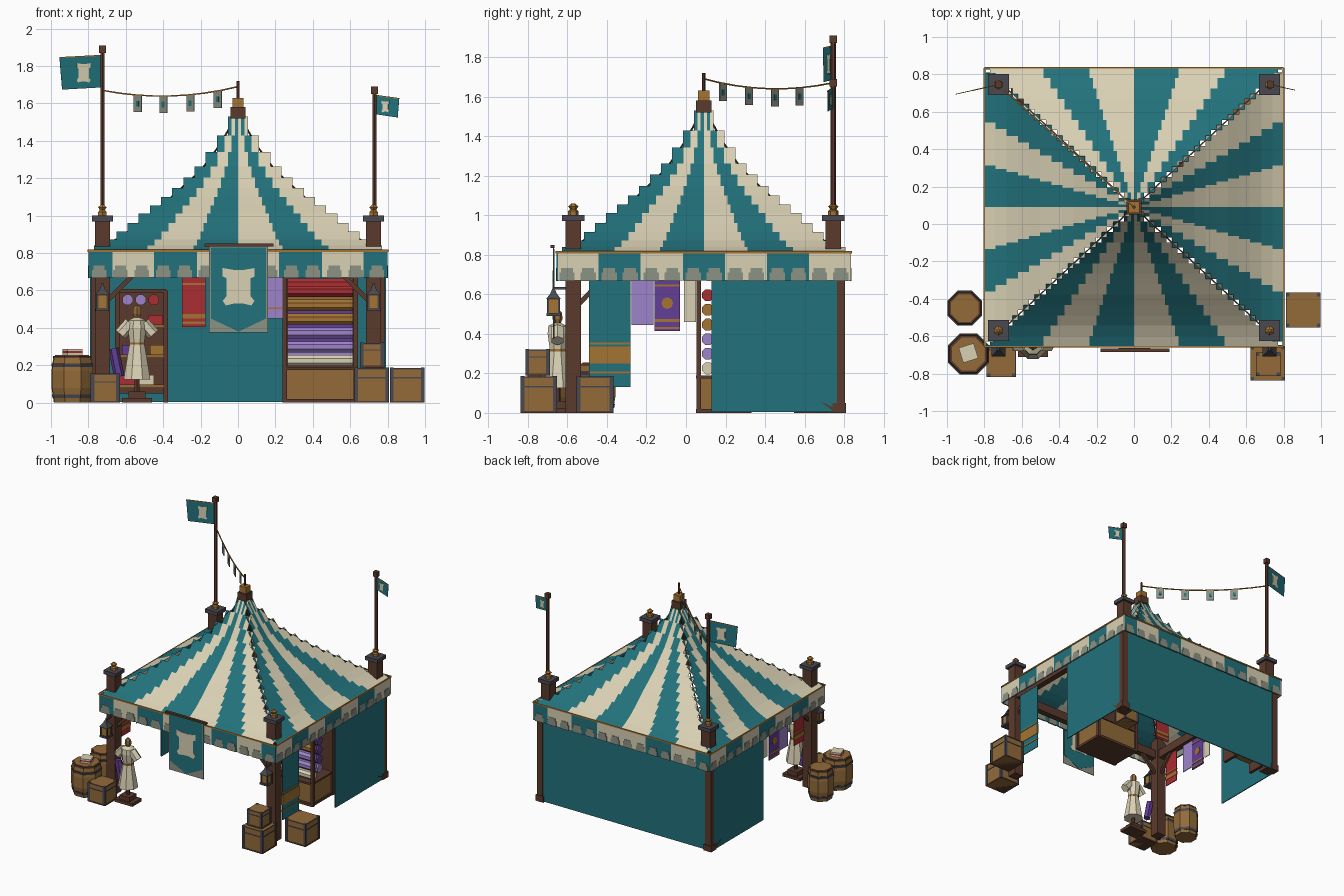
import bpy, math
from mathutils import Vector

if "Cube" in bpy.data.objects:
    bpy.data.objects.remove(bpy.data.objects["Cube"])

def colour(name, r, g, b):
    m = bpy.data.materials.new(name)
    m.diffuse_color = [(c / 255 / 12.92) if c < 11 else ((c / 255 + .055) / 1.055) ** 2.4 for c in (r, g, b)] + [1]
    m.use_nodes = True
    m.node_tree.nodes["Principled BSDF"].inputs["Base Color"].default_value = m.diffuse_color
    return m

TEAL = colour("teal_cloth", 34, 114, 124)
CREAM = colour("cream_cloth", 218, 209, 180)
DARK = colour("dark_wood", 90, 58, 44)
TAN = colour("tan_wood", 147, 107, 58)
GOLD = colour("gold_trim", 165, 115, 50)
IRON = colour("iron", 72, 72, 80)
RED = colour("red_cloth", 170, 45, 50)
PURPLE = colour("purple_cloth", 98, 62, 150)
LAV = colour("lavender_cloth", 158, 132, 202)
LINEN = colour("grey_linen", 140, 146, 133)

def mesh(name, verts, faces, mats, idx=None):
    me = bpy.data.meshes.new(name)
    me.from_pydata([tuple(v) for v in verts], [], faces)
    for m in mats:
        me.materials.append(m)
    if idx:
        me.polygons.foreach_set("material_index", idx)
    ob = bpy.data.objects.new(name, me)
    bpy.context.collection.objects.link(ob)
    return ob

def prism(name, pts, axis, a, b, mat):
    """Extrude a 2D outline along an axis from a to b."""
    put = {"x": lambda p, d: (d, p[0], p[1]), "y": lambda p, d: (p[0], d, p[1]), "z": lambda p, d: (p[0], p[1], d)}[axis]
    n = len(pts)
    v = [put(p, d) for d in (a, b) for p in pts]
    f = [tuple(range(n))[::-1], tuple(range(n, 2 * n))] + [(i, (i + 1) % n, n + (i + 1) % n, n + i) for i in range(n)]
    if axis == "y":
        f = [q[::-1] for q in f]
    return mesh(name, v, f, [mat])

def box(name, x0, x1, y0, y1, z0, z1, mat):
    return prism(name, [(x0, y0), (x1, y0), (x1, y1), (x0, y1)], "z", z0, z1, mat)

def cbox(name, x, y, h, z0, z1, mat):
    return box(name, x - h, x + h, y - h, y + h, z0, z1, mat)

def lathe(name, x, y, prof, mat, n=8):
    v = [(x + r * math.cos((i + .5) * math.tau / n), y + r * math.sin((i + .5) * math.tau / n), z) for r, z in prof for i in range(n)]
    f = [(k * n + i, k * n + (i + 1) % n, (k + 1) * n + (i + 1) % n, (k + 1) * n + i) for k in range(len(prof) - 1) for i in range(n)]
    f += [tuple(range(n))[::-1], tuple(range(len(v) - n, len(v)))]
    return mesh(name, v, f, [mat])

def rod(name, p, q, r, mat, n=6):
    p, q = Vector(p), Vector(q)
    ob = lathe(name, 0, 0, [(r, 0), (r, (q - p).length)], mat, n)
    ob.location = p
    ob.rotation_euler = (q - p).to_track_quat("Z", "Y").to_euler()
    return ob

# robe-shaped emblem outline, half width 1, half height 1
EMBLEM = [(-1, 1), (-.3, .9), (.3, .9), (1, 1), (1, .55), (.75, .45), (.75, -.5), (1, -.75), (.8, -1),
          (.3, -.9), (-.3, -.9), (-.8, -1), (-1, -.75), (-.75, -.5), (-.75, .45), (-1, .55)]

# canopy: four panels of stepped rows around the peak
PEAK = Vector((0, .09, 0))
HEIGHT = [(.0, 1.56), (.04, 1.52), (.125, 1.40), (.25, 1.265), (.4, 1.15), (.5, 1.085), (.62, 1.015), (.75, .93), (.88, .855), (1, .815)]

def roof_z(t):
    for (a, za), (b, zb) in zip(HEIGHT, HEIGHT[1:]):
        if t <= b:
            return za + (zb - za) * (t - a) / (b - a)
    return HEIGHT[-1][1]

ROWS, CUTS = 13, (-1, -.63, -.31, 0, .31, .63, 1)
for name, d, u, D, W in (("front", (0, -1, 0), (1, 0, 0), .745, .8), ("right", (1, 0, 0), (0, 1, 0), .8, .745),
                         ("back", (0, 1, 0), (-1, 0, 0), .745, .8), ("left", (-1, 0, 0), (0, -1, 0), .8, .745)):
    d, u = Vector(d), Vector(u)
    v, f, idx = [], [], []
    for r in range(ROWS):
        t0, t1 = .03 + .97 * r / ROWS, .03 + .97 * (r + 1) / ROWS
        for s in range(6):
            k = len(v)
            for t, l in ((t1, CUTS[s]), (t1, CUTS[s + 1]), (t0, CUTS[s + 1]), (t0, CUTS[s])):
                v.append(PEAK + d * t * D + u * l * W * (t0 + t1) / 2 + Vector((0, 0, roof_z(t))))
            f.append((k, k + 1, k + 2, k + 3))
            idx.append(s % 2)
    mesh(name + "_canopy", v, f, [TEAL, CREAM], idx)
    # striped valance with linen scallops and a gold rail
    def plate(nm, a, b, z0, z1, off, mat, th=.008):
        p, q = PEAK + d * (D + off) + u * a, PEAK + d * (D + off - th) + u * b
        box(nm, min(p.x, q.x), max(p.x, q.x), min(p.y, q.y), max(p.y, q.y), z0, z1, mat)
    edges = [-W, -.67, -.45, -.22, .22, .45, .67, W] if name in ("front", "back") else [-W + i * 2 * W / 7 for i in range(8)]
    for i in range(7):
        plate(name + "_valance", edges[i], edges[i + 1], .67, .815, 0, CREAM if (i % 2) == (name in ("front", "back")) else TEAL)
    count = 14
    for i in range(count):
        c = -W + (i + .5) * 2 * W / count
        for w, z0, z1 in ((.039, .668, .71), (.03, .71, .733)):
            plate(name + "_scallop", c - w, c + w, z0, z1, .003, LINEN, .012)
    plate(name + "_gold_rail", -W, W, .807, .818, .005, GOLD, .008)
    # hidden beam behind the valance
    plate(name + "_beam", -W + .06, W - .06, .68, .75, -.05, DARK, .05)

# hip ropes
for sx in (-1, 1):
    for sy in (-1, 1):
        pts = [(sx * .8 * t, .09 + sy * .745 * t, roof_z(t) - .025) for t in (.03, .125, .25, .5, .75, .95)]
        for a, b in zip(pts, pts[1:]):
            rod("hip_rope", a, b, .005, DARK, 4)

# peak finial
cbox("peak_block", 0, .09, .04, 1.52, 1.58, DARK)
cbox("peak_gold", 0, .09, .03, 1.58, 1.63, GOLD)
rod("peak_spike", (0, .09, 1.63), (0, .09, 1.72), .009, DARK)

# corner posts with caps, finials, braces
for sx in (-1, 1):
    x = sx * .725
    for y in (-.57, .745):
        cbox("corner_post", x, y, .04, 0, .98, DARK)
        cbox("post_cap", x, y, .056, .97, 1.0, IRON)
        lathe("post_finial", x, y, [(.026, 1.0), (.026, 1.02), (.016, 1.03), (.026, 1.045), (.008, 1.06)], GOLD, 6)
        sy = 1 if y < 0 else -1
        rod("side_brace", (x, y, .52), (x, y + sy * .16, .69), .017, DARK, 4)
        rod("cross_brace", (x, y, .52), (x - sx * .17, y, .69), .017, DARK, 4)
    cbox("post_corner_strip", sx * .762, .778, .026, 0, .7, DARK)
    cbox("post_foot", sx * .76, .775, .034, 0, .05, DARK)
    a, b = sorted((sx * .78, sx * .795))
    prism("post_foot_wedge", [(.68, .058), (.75, .005), (.8, .005), (.8, .05), (.74, .03)], "x", a, b, DARK)
    # side walls
    a, b = sorted((sx * .783, sx * .791))
    box("side_wall", a, b, .13, .765, .005, .7, TEAL)
    # lanterns on the front posts
    lx, ly = x, -.67
    box("lantern_arm", lx - .007, lx + .007, ly, -.6, .625, .638, IRON)
    cbox("lantern_base", lx, ly, .036, .49, .505, IRON)
    cbox("lantern_glow", lx, ly, .026, .505, .575, GOLD)
    for a in (-1, 1):
        for b in (-1, 1):
            cbox("lantern_bar", lx + a * .027, ly + b * .027, .005, .5, .58, IRON)
    lathe("lantern_roof", lx, ly, [(.054, .575), (.022, .605), (.008, .63)], IRON, 4)
box("back_wall", -.745, .745, .79, .798, .005, .7, TEAL)

# flag poles and flags
for x, top, w, h, z, s, drop in ((-.725, 1.89, .235, .168, 1.77, -1, .012), (.73, 1.67, .135, .098, 1.592, 1, .018)):
    rod("flag_pole", (x, .745, 1.0), (x, .745, top), .013, DARK)
    cbox("pole_top", x, .745, .018, top - .02, top + .02, DARK)
    parts = [prism("flag", [(0, -h / 2), (s * w * .94, -h / 2 - drop), (s * w, h / 2 - drop), (0, h / 2)][::s], "y", -.001, .001, TEAL),
             prism("flag_emblem", [(s * w * .44 + px * w * .16, pz * h * .31 - drop / 2) for px, pz in EMBLEM], "y", -.003, .003, CREAM),
             prism("flag_gold_edge", [(0, h / 2), (s * w, h / 2 - drop), (s * w, h / 2 - drop + .006), (0, h / 2 + .006)][::s], "y", -.002, .002, GOLD)]
    for p in parts:
        p.location = (x, .745, z)
        p.rotation_euler = (0, 0, -s * .22)

# bunting line with small flags
A, B = Vector((-.725, .745, 1.67)), Vector((0, .09, 1.69))
line = [A.lerp(B, i / 8) - Vector((0, 0, .16 * (i / 8) * (1 - i / 8))) for i in range(9)]
for a, b in zip(line, line[1:]):
    rod("bunting_line", a, b, .005, GOLD, 4)
for t in (.26, .45, .65, .85):
    p = A.lerp(B, t) - Vector((0, 0, .16 * t * (1 - t)))
    for part in (box("bunting_flag", -.028, .028, -.002, .002, -.09, 0, LINEN), box("bunting_mark", -.01, .01, -.004, .004, -.06, -.03, TEAL)):
        part.location = p
        part.rotation_euler = (0, 0, math.atan2(-.655, .725))

# front banner, same on both sides
box("banner_bar", -.18, .19, -.685, -.665, .835, .85, DARK)
box("banner_trim", -.155, .16, -.672, -.668, .375, .835, LINEN)
prism("banner_field", [(-.145, .83), (-.145, .45), (.003, .38), (.15, .45), (.15, .83)], "y", -.674, -.666, TEAL)
prism("banner_emblem", [(.003 + a * .085, .62 + b * .1) for a, b in EMBLEM], "y", -.676, -.664, CREAM)

# hanging cloths: axis of the face normal, position, span, bottom, colour, gold bands
for ax, p, a, b, z, m, bands in (("x", .745, -.49, -.28, .13, TEAL, ((.25, .335), (.345, .355), (.2, .21))),
                                 ("x", -.73, -.48, -.35, .41, RED, ((.46, .49), (.51, .52))),
                                 ("x", -.73, -.275, -.165, .445, LAV, ()),
                                 ("x", -.73, -.16, -.03, .415, PURPLE, ((.425, .435), (.46, .475), (.64, .65))),
                                 ("x", -.73, -.01, .05, .46, CREAM, ()),
                                 ("y", .06, -.3, -.175, .405, RED, ((.42, .435), (.45, .475), (.63, .64))),
                                 ("y", .06, .12, .24, .45, LAV, ((.5, .51),))):
    prism("hanging_cloth", [(a, z), (b, z), (b, .7), (a, .7)], ax, p - .003, p + .003, m)
    for z0, z1 in bands:
        prism("cloth_band", [(a, z0), (b, z0), (b, z1), (a, z1)], ax, p - .006, p + .006, GOLD)
ring = [(-.095 + .03 * math.cos(i * math.pi / 4), .555 + .03 * math.sin(i * math.pi / 4)) for i in range(8)]
prism("cloth_rosette", ring, "x", -.737, -.723, GOLD)
box("cloth_rail", -.72, .72, .05, .07, .69, .71, DARK)

# crates with iron rims and band
def crate(x0, x1, y0, y1, z0, z1):
    box("crate", x0, x1, y0, y1, z0, z1, TAN)
    e, h = .003, z1 - z0
    box("crate_band", x0 - e, x1 + e, y0 - e, y1 + e, z0 + h * .7, z0 + h * .74, IRON)
    box("crate_rim", x0 - e, x1 + e, y0 - e, y1 + e, z0, z0 + .01, DARK)
    box("crate_top_edge", x0 - e, x1 + e, y0 - e, y1 + e, z1 - .008, z1 - .001, IRON)
    for x in (x0 + .007, x1 - .007):
        for y in (y0 + .007, y1 - .007):
            cbox("crate_corner", x, y, .01, z0, z1 + .002, IRON)

crate(.625, .805, -.835, -.655, 0, .185)
crate(.655, .78, -.81, -.69, .188, .32)
crate(.815, .995, -.55, -.37, 0, .185)
crate(-.785, -.635, -.815, -.662, 0, .155)
crate(.53, .66, .55, .68, 0, .15)

# barrels
for x, y, r in ((-.905, -.45, .1), (-.885, -.695, .119)):
    lathe("barrel", x, y, [(r * .86, 0), (r, .08), (r, .17), (r * .88, .25)], TAN)
    for z, k in ((.035, .94), (.2, .97)):
        lathe("barrel_hoop", x, y, [(r * k, z - .01), (r * k + .004, z + .01)], IRON)
    lathe("barrel_rim", x, y, [(r * .92, .238), (r * .9, .251)], DARK)
    lathe("barrel_lid", x, y, [(r * .8, .251), (r * .8, .254)], TAN)
for z, m in ((.254, CREAM), (.265, RED), (.276, CREAM)):
    o = cbox("folded_cloth", 0, 0, .042, z, z + .011, m)
    o.location = (-.885, -.69, 0)
    o.rotation_euler = (0, 0, .3)

# dressed mannequin
mx, my = -.54, -.65
box("mannequin_base", mx - .08, mx + .08, my - .06, my + .06, 0, .025, DARK)
cbox("mannequin_foot", mx, my, .045, .025, .06, DARK)
rod("mannequin_stand", (mx, my, .06), (mx, my, .46), .014, DARK)
lathe("robe_skirt", mx, my, [(.077, .125), (.064, .2), (.042, .32)], CREAM)
lathe("robe_belt", mx, my, [(.045, .31), (.045, .323)], GOLD)
lathe("robe_body", mx, my, [(.042, .32), (.054, .4), (.05, .44), (.02, .455)], CREAM)
for s in (-1, 1):
    rod("robe_sleeve", (mx + s * .035, my, .425), (mx + s * .088, my, .365), .034, CREAM)
lathe("mannequin_head", mx, my, [(.015, .45), (.025, .475), (.023, .505), (.01, .52)], TAN, 6)
rod("purple_cloth_roll", (-.635, -.6, .14), (-.665, -.6, .29), .028, PURPLE)

# fabric counter with bolts lying across
box("counter", .255, .625, .07, .32, .01, .18, TAN)
box("counter_top", .245, .635, .05, .33, .175, .19, DARK)
box("counter_foot", .245, .635, .05, .33, 0, .02, DARK)
for x in (.25, .63):
    for y in (.065, .32):
        cbox("rack_post", x, y, .012, 0, .68, DARK)
box("rack_back", .25, .63, .315, .325, .18, .66, DARK)
for i, m in enumerate((CREAM, LAV, LAV, GOLD, GOLD, RED)):
    z = .225 + i * .074
    rod("fabric_bolt", (.265, .11, z), (.615, .11, z), .032, m, 8)
    rod("rear_fabric_bolt", (.265, .18, z + .037), (.615, .18, z + .037), .034, (LAV, PURPLE, PURPLE, PURPLE, TAN, RED)[i], 8)

# display shelf at the left, against the back wall
box("shelf_back", -.645, -.385, .77, .78, .05, .6, DARK)
for x in (-.645, -.385):
    box("shelf_side", x - .012, x + .012, .64, .78, 0, .6, DARK)
for z in (.08, .24, .4, .59):
    box("shelf_board", -.645, -.385, .64, .78, z, z + .018, TAN if z < .5 else DARK)
for i, m in enumerate((LAV, LAV, RED)):
    rod("shelf_bolt", (-.59 + i * .07, .63, .55), (-.59 + i * .07, .76, .55), .03, m, 8)
for x, z, m in ((-.59, .098, RED), (-.49, .098, CREAM), (-.43, .258, GOLD), (-.58, .258, PURPLE), (-.44, .418, RED)):
    box("shelf_folded_cloth", x - .04, x + .04, .65, .76, z, z + .05, m)
